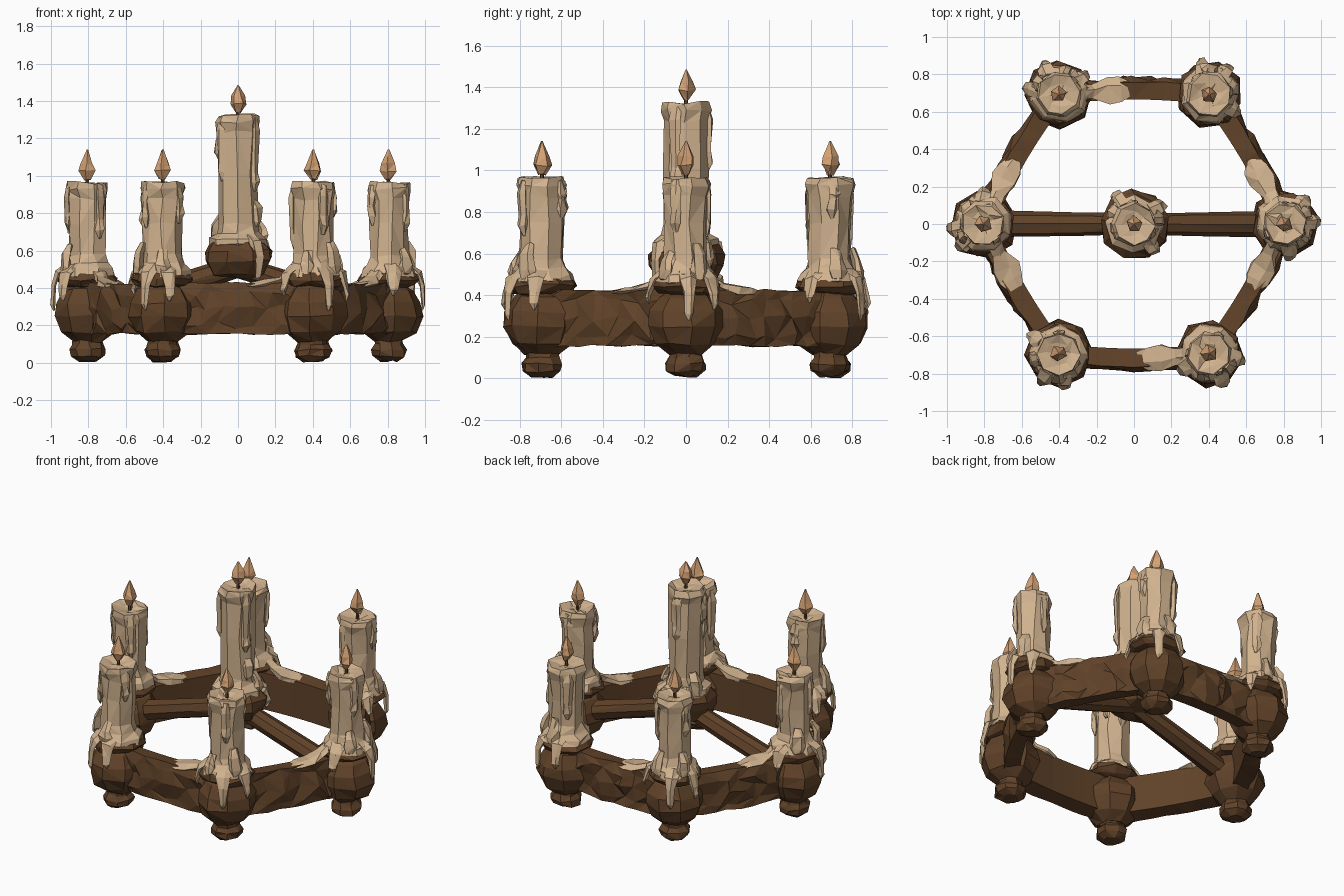
import bpy, bmesh, random
from math import sin, cos, pi, radians, atan2
from mathutils import Vector

random.seed(4)
if "Cube" in bpy.data.objects:
    bpy.data.objects.remove(bpy.data.objects["Cube"])


def material(name, rgb):
    m = bpy.data.materials.new(name)
    m.use_nodes = True
    m.diffuse_color = (*rgb, 1)
    bsdf = m.node_tree.nodes["Principled BSDF"]
    bsdf.inputs["Base Color"].default_value = (*rgb, 1)
    bsdf.inputs["Roughness"].default_value = 0.8
    return m


WOOD = material("dark wood", (0.118, 0.055, 0.022))
WAX = material("candle wax", (0.64, 0.45, 0.275))
FLAME = material("flame orange", (0.66, 0.36, 0.175))


def shake(v, amount):
    return Vector(v) + Vector([random.uniform(-amount, amount) for _ in range(3)])


def skin(name, rings, mat):
    """Join closed rings of points into one capped, flat-shaded solid."""
    bm = bmesh.new()
    loops = [[bm.verts.new(p) for p in ring] for ring in rings]
    n = len(loops[0])
    for a, b in zip(loops, loops[1:]):
        for i in range(n):
            j = (i + 1) % n
            quad = [a[i], a[j], b[j], b[i]]
            # Split along a random diagonal for a hand-hewn look
            k = random.randint(0, 1)
            bm.faces.new([quad[k], quad[k + 1], quad[k + 2]])
            bm.faces.new([quad[k + 2], quad[(k + 3) % 4], quad[k]])
    bm.faces.new(loops[0])
    bm.faces.new(loops[-1])
    bmesh.ops.recalc_face_normals(bm, faces=bm.faces)
    mesh = bpy.data.meshes.new(name)
    bm.to_mesh(mesh)
    bm.free()
    mesh.materials.append(mat)
    ob = bpy.data.objects.new(name, mesh)
    bpy.context.collection.objects.link(ob)


def turned(name, centre, profile, sides, mat, rough=0.0):
    """Rough turned solid from (radius, height) pairs."""
    rings = []
    start = random.random()
    for r, z in profile:
        ring = []
        for i in range(sides):
            a = start + 2 * pi * i / sides
            p = centre + Vector((r * cos(a), r * sin(a), z))
            ring.append(shake(p, min(rough, r * 0.4)))
        rings.append(ring)
    skin(name, rings, mat)


def strand(name, centre, angle, path, mat=WAX, sides=5, rough=0.008):
    """Tapered run in a vertical plane; path holds (distance, height, width, thickness)."""
    out = Vector((cos(angle), sin(angle), 0))
    side = Vector((-sin(angle), cos(angle), 0))
    pts = [centre + out * d + Vector((0, 0, z)) for d, z, w, t in path]
    rings = []
    for i, (d, z, w, t) in enumerate(path):
        tangent = (pts[min(i + 1, len(pts) - 1)] - pts[max(i - 1, 0)]).normalized()
        across = tangent.cross(side)
        rings.append([shake(pts[i] + side * w * cos(2 * pi * k / sides)
                            + across * t * sin(2 * pi * k / sides), min(rough, t * 0.4))
                      for k in range(sides)])
    skin(name, rings, mat)


def candle(name, centre, base, top, flame_height, lump_angles):
    """Candle with a wax skirt, hollow rim, wick, flame and wall runs."""
    h = top - base
    body = [(0.12, base - 0.03), (0.16, base - 0.012), (0.15, base + 0.025),
            (0.118, base + 0.055), (0.106, base + 0.1), (0.106, base + h * 0.55),
            (0.108, top - 0.09), (0.121, top - 0.035), (0.11, top),
            (0.06, top - 0.012), (0.02, top - 0.02)]
    turned(name + "_wax", centre, body, 8, WAX, 0.009)
    turned(name + "_wick", centre, [(0.012, top - 0.04), (0.009, top + 0.04)], 5, WOOD)
    flame = [(0.016, top + 0.015), (0.046, top + 0.06), (0.036, top + 0.1),
             (0.004, top + flame_height)]
    turned(name + "_flame", centre, flame, 5, FLAME, 0.006)
    # Runs clinging to the wall
    first = random.random() * 6
    for i in range(3):
        low = top - h * random.uniform(0.3, 0.65)
        strand(name + "_wall_run", centre, first + i * 2.1,
               [(0.1, top - 0.015, 0.025, 0.012), (0.112, top - 0.08, 0.032, 0.016),
                (0.106, low + 0.05, 0.026, 0.016), (0.106, low, 0.03, 0.02),
                (0.1, low - 0.05, 0.01, 0.006)])
    # Lumps built up on the skirt
    for a in lump_angles:
        peak = base + random.uniform(0.12, 0.18)
        strand(name + "_lump", centre, a,
               [(0.105, peak, 0.025, 0.015), (0.13, peak - 0.05, 0.038, 0.024),
                (0.135, base + 0.04, 0.045, 0.028), (0.145, base, 0.03, 0.015)])


# Wooden parts of each corner
FOOT = [(0.05, 0.008), (0.092, 0.035), (0.1, 0.07), (0.08, 0.1), (0.075, 0.14)]
BALL = [(0.08, 0.115), (0.145, 0.165), (0.182, 0.25), (0.176, 0.32),
        (0.13, 0.39), (0.085, 0.42)]
DISH = [(0.085, 0.4), (0.145, 0.415), (0.17, 0.445), (0.15, 0.475)]

corners = [Vector((0.805 * cos(radians(60 * i)), 0.80 * sin(radians(60 * i)), 0))
           for i in range(6)]
for i, c in enumerate(corners):
    angle = radians(60 * i)
    turned("foot", c, FOOT, 8, WOOD, 0.007)
    turned("corner_ball", c, BALL, 8, WOOD, 0.008)
    turned("dish", c, DISH, 9, WOOD, 0.01)
    candle("candle", c, 0.475, 0.965, 0.175, (angle + 0.5, angle - 0.8))
    # Drips spilling over the dish and down past the ball
    for turn, low in ((0.0, 0.31), (0.75, 0.36), (-1.5, 0.39)):
        strand("dish_drip", c, angle + turn + random.uniform(-0.15, 0.15),
               [(0.11, 0.51, 0.05, 0.02), (0.16, 0.475, 0.045, 0.02),
                (0.18, 0.41, 0.03, 0.014), (0.187, low, 0.022, 0.012),
                (0.18, low - 0.03, 0.006, 0.004)])


def rail(a, b):
    """Slightly bowed rail between two corners, with a rough carved outer face."""
    along = (b - a).normalized()
    out = Vector((along.y, -along.x, 0))
    section = [(-0.055, 0.17), (0.045, 0.155), (0.062, 0.2), (0.066, 0.29),
               (0.062, 0.37), (0.042, 0.425), (-0.055, 0.415)]
    rings = []
    steps = 8
    for s in range(steps + 1):
        bow = 0.012 + 0.016 * sin(pi * s / steps)
        p = a.lerp(b, 0.1 + 0.8 * s / steps) + out * bow
        ring = []
        for d, z in section:
            q = p + out * d + Vector((0, 0, z))
            if d > 0.06:
                q += out * random.uniform(-0.035, 0.012) + along * random.uniform(-0.03, 0.03)
                q.z += random.uniform(-0.02, 0.02)
            elif d > 0:
                q = shake(q, 0.007)
            ring.append(q)
        rings.append(ring)
    skin("rail", rings, WOOD)


for i in range(6):
    rail(corners[i], corners[(i + 1) % 6])

# Wax pools running from a corner onto the neighbouring rail
for start, end in ((0, 1), (0, 5), (3, 2), (3, 4), (2, 1), (5, 4)):
    d = corners[end] - corners[start] + corners[start].normalized() * 0.06
    strand("rail_pool", corners[start], atan2(d.y, d.x),
           [(0.11, 0.49, 0.05, 0.02), (0.18, 0.445, 0.045, 0.022),
            (0.26, 0.42, 0.08, 0.025), (0.33, 0.415, 0.07, 0.022),
            (0.385, 0.41, 0.04, 0.012)])

# Two sloping arms carrying the raised centre
for name, angle in (("left_arm", 0), ("right_arm", pi)):
    strand(name, Vector((0, 0, 0)), angle,
           [(0.0, 0.515, 0.058, 0.058), (0.3, 0.42, 0.064, 0.06),
            (0.76, 0.28, 0.07, 0.065)], WOOD, 8, 0.004)

# Raised centre
centre = Vector((0, 0, 0))
turned("centre_dish", centre,
       [(0.07, 0.45), (0.14, 0.475), (0.185, 0.545), (0.185, 0.6), (0.15, 0.64)],
       9, WOOD, 0.01)
candle("centre_candle", centre, 0.64, 1.325, 0.16, (0.2, 2.6))
for angle, low in ((-0.9, 0.46), (0.6, 0.52), (2.1, 0.52)):
    strand("centre_drip", centre, angle,
           [(0.11, 0.675, 0.045, 0.02), (0.165, 0.64, 0.042, 0.022),
            (0.188, 0.57, 0.032, 0.016), (0.175, low, 0.024, 0.014),
            (0.165, low - 0.02, 0.006, 0.004)])
# Knobs of wax on the tall candle's sides
for angle, z in ((-2.9, 1.15), (-0.3, 0.79)):
    strand("side_knob", centre, angle,
           [(0.09, z + 0.08, 0.03, 0.012), (0.11, z + 0.03, 0.04, 0.022),
            (0.112, z - 0.03, 0.035, 0.022), (0.1, z - 0.06, 0.015, 0.01)])
